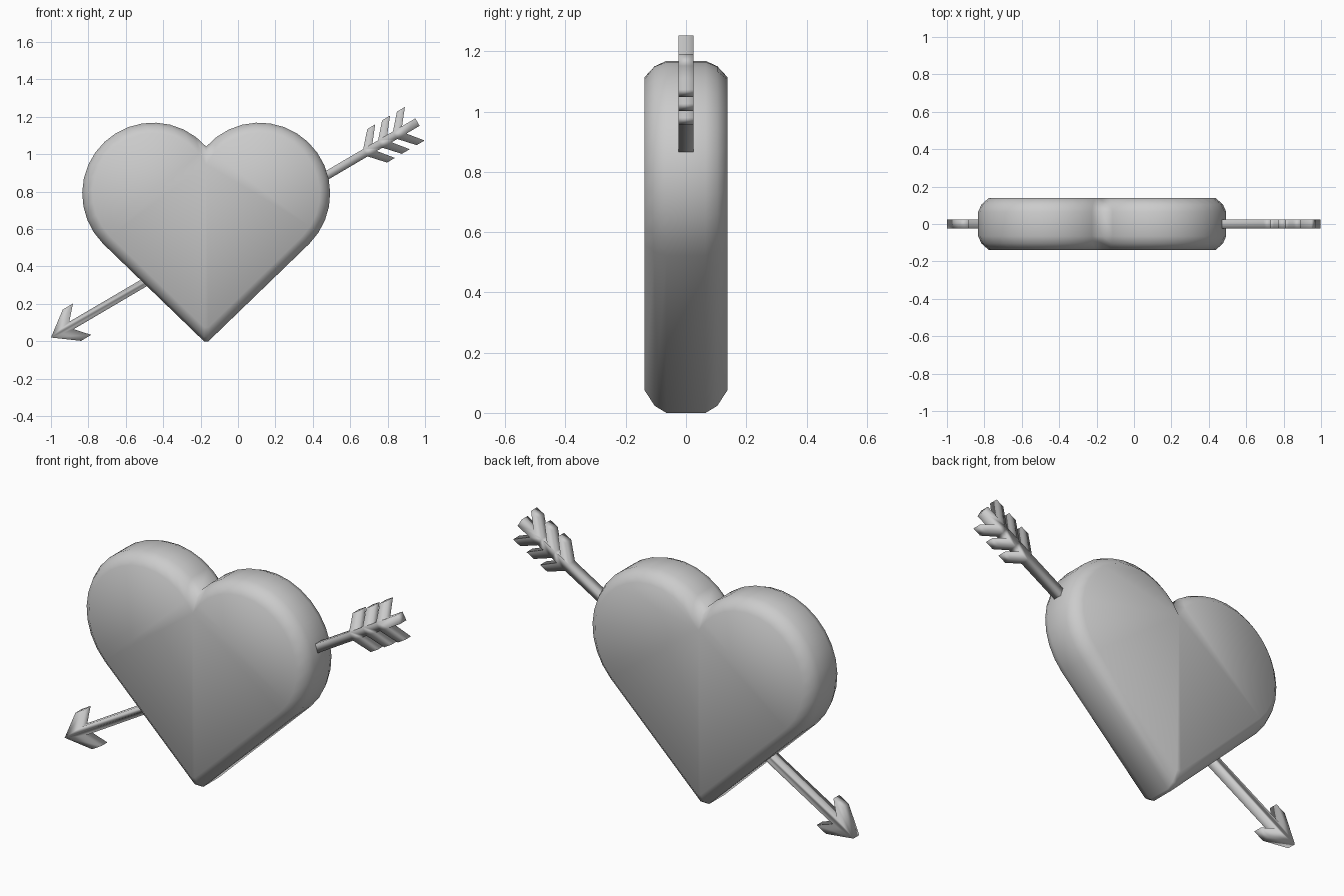
import bpy
import bmesh
from math import sin, cos, pi, atan2, sqrt
from mathutils import Matrix, Vector

cube = bpy.data.objects.get("Cube")
if cube:
    bpy.data.objects.remove(cube)

grey = bpy.data.materials.new("plain_grey")
grey.use_nodes = True
grey.diffuse_color = (0.6, 0.6, 0.6, 1)
grey.node_tree.nodes["Principled BSDF"].inputs["Base Color"].default_value = (0.6, 0.6, 0.6, 1)


def finish(name, bm):
    """Turn a bmesh into a smooth shaded object."""
    bmesh.ops.recalc_face_normals(bm, faces=bm.faces)
    for face in bm.faces:
        face.smooth = True
    mesh = bpy.data.meshes.new(name)
    bm.to_mesh(mesh)
    bm.free()
    mesh.materials.append(grey)
    obj = bpy.data.objects.new(name, mesh)
    bpy.context.collection.objects.link(obj)
    return obj


def bridge(bm, a, b):
    for i in range(len(a)):
        j = (i + 1) % len(a)
        bm.faces.new((a[i], a[j], b[j], b[i]))


# Heart: two round lobes over a point, with a rounded rim
CENTRE_X, LOBE_X, LOBE_Z, LOBE_R, STEPS = -0.17, 0.284, 0.79, 0.379, 16


def heart_loop(inset):
    """Outline: tip, right lobe up to the cleft, then the left lobe."""
    r = LOBE_R - inset
    start = -pi / 4
    end = pi - atan2(sqrt(r * r - LOBE_X * LOBE_X), LOBE_X)
    right = [(0.012, inset * 1.38)]
    for i in range(STEPS + 1):
        a = start + (end - start) * i / STEPS
        right.append((LOBE_X + r * cos(a), LOBE_Z + r * sin(a)))
    right[-1] = (0, right[-1][1])
    return right + [(-x, z) for x, z in reversed(right[:-1])]


bm = bmesh.new()
rim = [(-0.138, 0.055), (-0.104, 0.017), (-0.065, 0)]
rim += [(-y, d) for y, d in reversed(rim)]
rings = [[bm.verts.new((CENTRE_X + x, y, z)) for x, z in heart_loop(d)] for y, d in rim]
for a, b in zip(rings, rings[1:]):
    bridge(bm, a, b)
cleft = STEPS + 1
for ring in (rings[0], rings[-1]):
    bm.faces.new(ring[1:cleft + 1])                    # right lobe
    bm.faces.new(ring[cleft:-1])                       # left lobe
    bm.faces.new((ring[0], ring[1], ring[cleft]))      # lower wedges
    bm.faces.new((ring[-1], ring[cleft], ring[-2]))
    bm.faces.new((ring[0], ring[cleft], ring[-1]))
finish("heart", bm)

# Arrow: one flat outline with barbed head and three pairs of feathers
LENGTH, SHAFT, HALF_DEPTH = 2.273, 0.023, 0.025
upper = [(0.13, 0.097), (0.193, 0.097), (0.127, SHAFT)]
for i in range(3):
    s = 1.95 + i * 0.092
    upper += [(s, SHAFT), (s + 0.073, 0.104), (s + 0.122, 0.104), (s + 0.057, SHAFT)]
upper.append((LENGTH, SHAFT))
outline = [(0, 0)] + upper + [(s, -w) for s, w in reversed(upper)]

bm = bmesh.new()
sides = [[bm.verts.new((s, y, w)) for s, w in outline] for y in (-HALF_DEPTH, HALF_DEPTH)]
bridge(bm, *sides)
for side in sides:
    bm.faces.new(side)
arrow = finish("arrow", bm)
tilt = Matrix.Rotation(-atan2(1.152, 1.96), 4, 'Y')
arrow.data.transform(Matrix.Translation(Vector((-1, 0, 0.02))) @ tilt)
